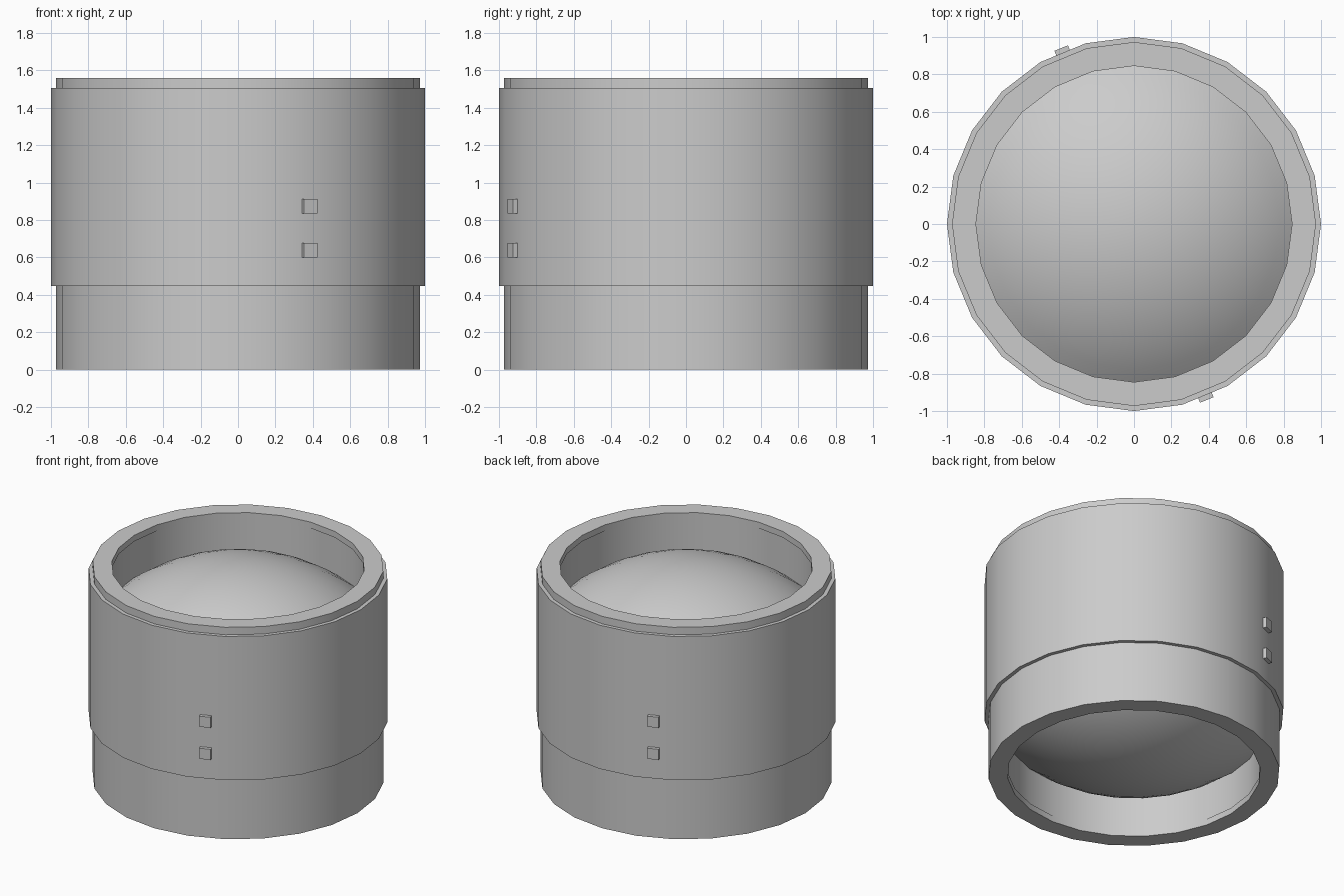
import bpy
import bmesh
from math import sin, cos, pi, radians
from mathutils import Matrix, Vector

SIDES = 24

default_cube = bpy.data.objects.get("Cube")
if default_cube:
    bpy.data.objects.remove(default_cube, do_unlink=True)


def finish(name, bm, smooth_angle=None):
    bmesh.ops.recalc_face_normals(bm, faces=bm.faces)
    mesh = bpy.data.meshes.new(name)
    bm.to_mesh(mesh)
    bm.free()
    obj = bpy.data.objects.new(name, mesh)
    bpy.context.collection.objects.link(obj)
    if smooth_angle:
        bpy.ops.object.select_all(action='DESELECT')
        obj.select_set(True)
        bpy.context.view_layer.objects.active = obj
        bpy.ops.object.shade_smooth_by_angle(angle=radians(smooth_angle))
    return obj


def lathe(name, profile, closed):
    """Revolve (radius, height) points around the z axis."""
    bm = bmesh.new()
    verts = [bm.verts.new((r, 0, z)) for r, z in profile]
    ends = verts[1:] + verts[:1] if closed else verts[1:]
    edges = [bm.edges.new(pair) for pair in zip(verts, ends)]
    bmesh.ops.spin(bm, geom=verts + edges, cent=(0, 0, 0), axis=(0, 0, 1),
                   angle=2 * pi, steps=SIDES)
    bmesh.ops.remove_doubles(bm, verts=bm.verts, dist=0.0005)
    return finish(name, bm, 19)


# Tube: narrow foot, wide sleeve, thin top lip and stepped inner rims
BORE, RIM, COLLAR = 0.852, 0.845, 0.973
lathe("tube_body", [
    (RIM, 0), (COLLAR, 0), (COLLAR, 0.447), (1, 0.447), (1, 1.505),
    (COLLAR, 1.505), (COLLAR, 1.56), (RIM, 1.56),
    (RIM, 1.515), (BORE, 1.515), (BORE, 0.045), (RIM, 0.045),
], True)


# Convex lenses closing the bore at each end
def lens(name, edge_z, direction, slope=radians(39.5), rings=10):
    radius = BORE / sin(slope)
    points = []
    for i in range(rings + 1):
        a = slope * i / rings
        points.append((radius * sin(a),
                       edge_z + direction * radius * (cos(a) - cos(slope))))
    lathe(name, points, False)


lens("top_lens", 1.243, 1)
lens("bottom_lens", 0.317, -1)


# Two small square studs on the front and two opposite on the back
def stud(name, angle, z):
    bm = bmesh.new()
    place = (Matrix.Rotation(radians(angle), 4, 'Z')
             @ Matrix.Translation(Vector((0.993, 0, z)))
             @ Matrix.Diagonal((0.05, 0.078, 0.078, 1)))
    bmesh.ops.create_cube(bm, size=1, matrix=place)
    finish(name, bm)


for side, angle in (("front", -67.5), ("back", 112.5)):
    for level, z in (("lower", 0.638), ("upper", 0.874)):
        stud(f"{side}_{level}_stud", angle, z)
